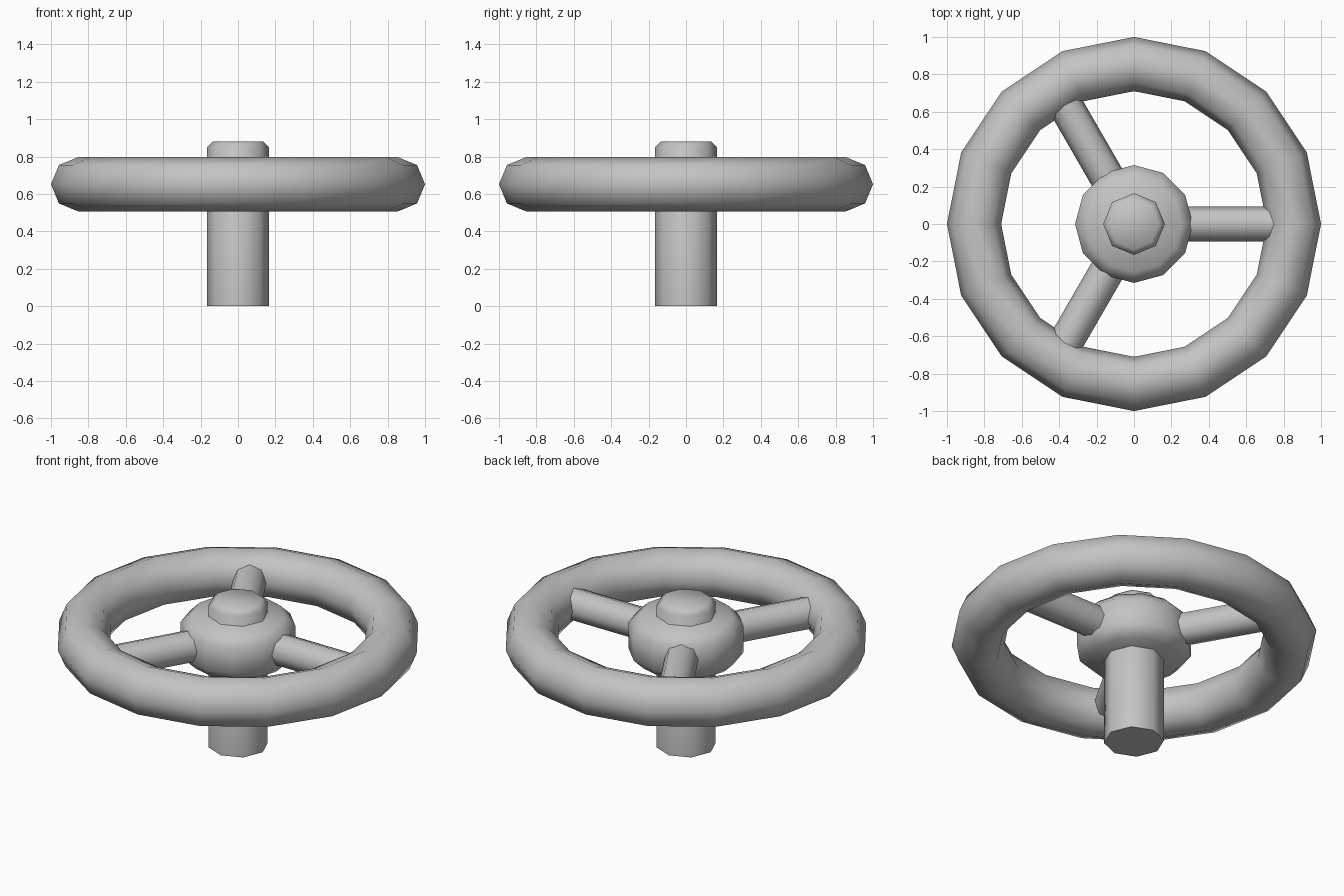
import bpy, bmesh, math
from mathutils import Matrix

if "Cube" in bpy.data.objects:
    bpy.data.objects.remove(bpy.data.objects["Cube"])

grey = bpy.data.materials.new("plain grey")
grey.diffuse_color = (0.55, 0.55, 0.55, 1)
grey.use_nodes = True
grey.node_tree.nodes["Principled BSDF"].inputs["Base Color"].default_value = grey.diffuse_color


def revolve(name, profile, sides, closed=False):
    """Spin (radius, height) points around z; open profiles get end caps."""
    bm = bmesh.new()
    rings = []
    for r, z in profile:
        rings.append([bm.verts.new((r * math.cos(a), r * math.sin(a), z))
                      for a in (2 * math.pi * i / sides for i in range(sides))])
    pairs = list(zip(rings, rings[1:]))
    if closed:
        pairs.append((rings[-1], rings[0]))
    else:
        bm.faces.new(rings[0][::-1])
        bm.faces.new(rings[-1])
    for low, high in pairs:
        for i in range(sides):
            j = (i + 1) % sides
            bm.faces.new((low[i], low[j], high[j], high[i]))
    bmesh.ops.recalc_face_normals(bm, faces=bm.faces)
    mesh = bpy.data.meshes.new(name)
    bm.to_mesh(mesh)
    bm.free()
    mesh.materials.append(grey)
    ob = bpy.data.objects.new(name, mesh)
    bpy.context.collection.objects.link(ob)
    bpy.ops.object.select_all(action='DESELECT')
    ob.select_set(True)
    bpy.context.view_layer.objects.active = ob
    bpy.ops.object.shade_smooth_by_angle(angle=math.radians(60))
    return ob


MID = 0.652  # height of the wheel plane

# Round rim with an eight-sided section
TUBE = 0.145
section = [(1 - TUBE + TUBE * math.cos(k * math.pi / 4),
            MID + TUBE * math.sin(k * math.pi / 4)) for k in range(8)]
revolve("rim", section, 16, closed=True)

# Hub with chamfered edges
revolve("hub", [(0.255, 0.51), (0.315, 0.57), (0.315, 0.73), (0.255, 0.79)], 12)

# Central stem, chamfered at the top
revolve("stem", [(0.165, 0), (0.165, 0.85), (0.135, 0.88)], 8)

# Three spokes from hub to rim
for n in range(3):
    spoke = revolve(f"spoke_{n + 1}", [(0.093, 0.2), (0.093, 0.84)], 8)
    spoke.matrix_world = (Matrix.Translation((0, 0, MID))
                          @ Matrix.Rotation(n * 2 * math.pi / 3, 4, 'Z')
                          @ Matrix.Rotation(math.pi / 2, 4, 'Y'))
